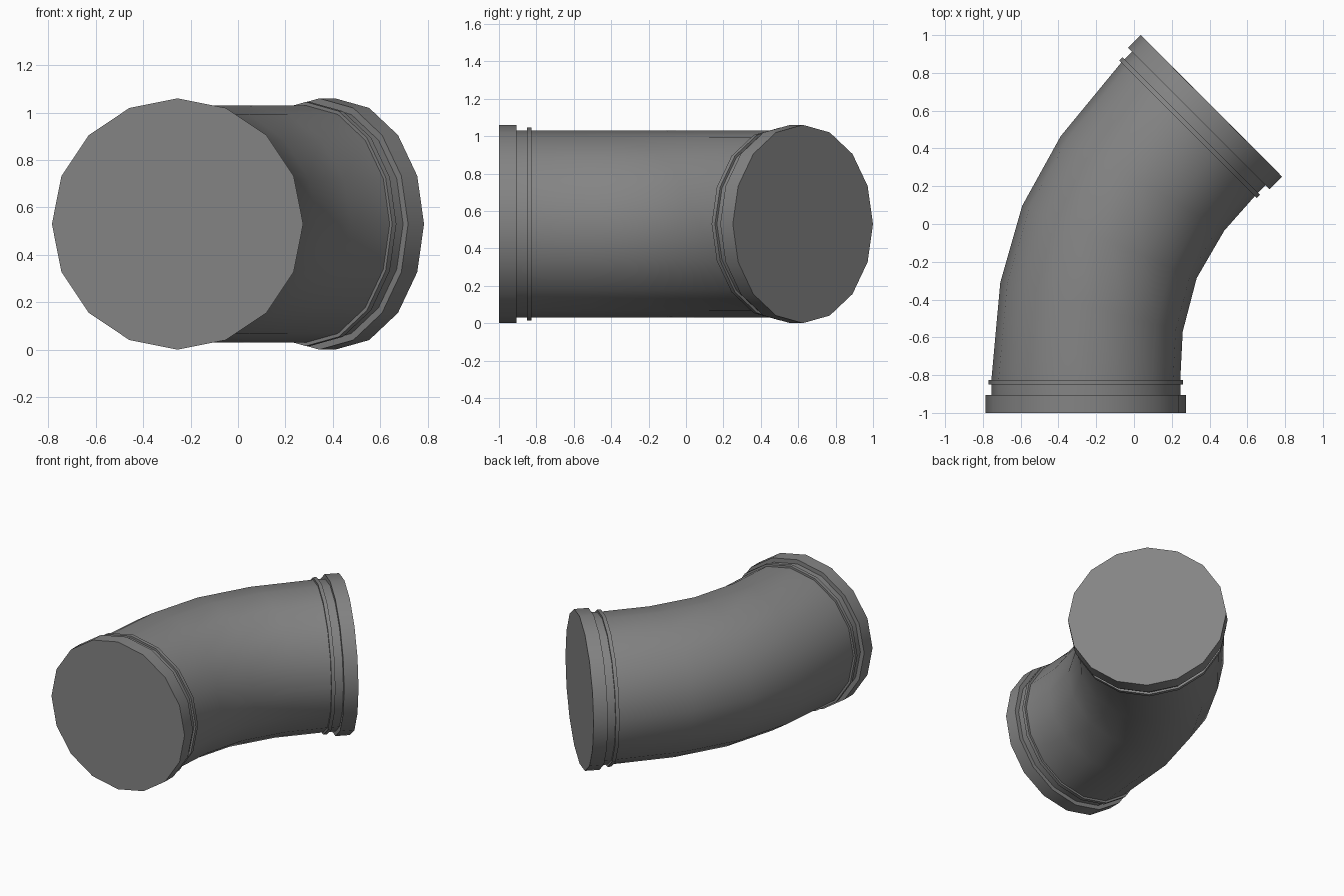
import bpy
import bmesh
from math import sin, cos, pi, radians
from mathutils import Vector

SIDES = 16
AXIS_Z = 0.53
PIPE_R, RING_R, FLANGE_R = 0.5, 0.515, 0.53

cube = bpy.data.objects.get("Cube")
if cube:
    bpy.data.objects.remove(cube, do_unlink=True)

grey = bpy.data.materials.new("duct grey")
grey.use_nodes = True
color = (0.23, 0.23, 0.23, 1)
grey.diffuse_color = color
grey.node_tree.nodes["Principled BSDF"].inputs["Base Color"].default_value = color


def heading(angle):
    return Vector((sin(radians(angle)), cos(radians(angle)), 0))


def loft(name, stations, cap=False):
    """Skin circles given as (centre, heading angle, radius)."""
    bm = bmesh.new()
    rings = []
    for centre, angle, radius in stations:
        side = heading(angle + 90)
        rings.append([
            bm.verts.new(centre + radius * (cos(t) * side + sin(t) * Vector((0, 0, 1))))
            for t in (2 * pi * j / SIDES for j in range(SIDES))])
    for a, b in zip(rings, rings[1:]):
        for j in range(SIDES):
            k = (j + 1) % SIDES
            bm.faces.new((a[j], b[j], b[k], a[k]))
    if cap:
        bm.faces.new(rings[0])
    mesh = bpy.data.meshes.new(name)
    bm.to_mesh(mesh)
    bm.free()
    mesh.materials.append(grey)
    obj = bpy.data.objects.new(name, mesh)
    bpy.context.collection.objects.link(obj)
    bpy.ops.object.select_all(action="DESELECT")
    obj.select_set(True)
    bpy.context.view_layer.objects.active = obj
    bpy.ops.object.shade_smooth_by_angle(angle=radians(30))


# Both openings, each with the heading that points into the pipe
front = Vector((-0.255, -1, AXIS_Z))
back = Vector((0.41, 0.625, AXIS_Z))
ends = {"front": (front, 0), "back": (back, 225)}

# Curved pipe between the two flanges
bend = [(-0.225, -0.44, 15), (-0.13, -0.095, 22.5), (0.045, 0.215, 30)]
path = [(front + heading(0) * d, 0, PIPE_R) for d in (0.095, 0.175)]
path += [(Vector((x, y, AXIS_Z)), a, PIPE_R) for x, y, a in bend]
path += [(back - heading(45) * d, 45, PIPE_R) for d in (0.175, 0.095)]
loft("pipe_bend", path)

# Closed end flange and thin raised ring at each opening
flange = [(0, FLANGE_R), (0.095, FLANGE_R), (0.095, PIPE_R)]
ring = [(0.15, PIPE_R), (0.15, RING_R), (0.175, RING_R), (0.175, PIPE_R)]
for label, (origin, angle) in ends.items():
    for part, profile in (("flange", flange), ("ring", ring)):
        loft(f"{label}_{part}",
             [(origin + heading(angle) * d, angle, r) for d, r in profile],
             cap=part == "flange")
